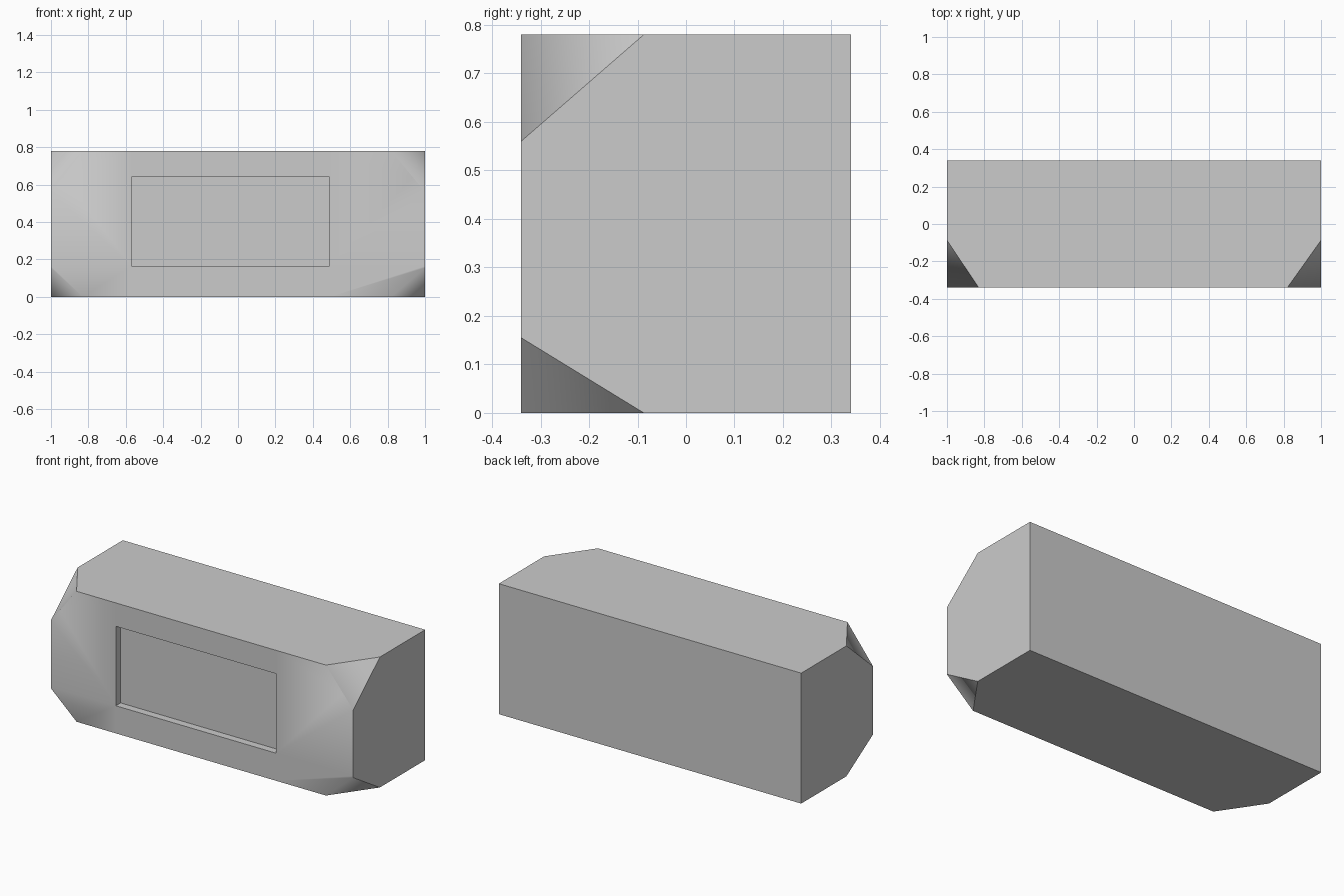
import bpy, bmesh
from mathutils import Vector

if "Cube" in bpy.data.objects:
    bpy.data.objects.remove(bpy.data.objects["Cube"])

Y, H = 0.34, 0.78                      # half depth, height
X0, X1, Z0, Z1 = -0.57, 0.49, 0.165, 0.64   # recess outline
DEPTH = 0.045

bm = bmesh.new()

# block with the four front corners cut off
for sx, cut_x in ((-1, 0.83), (1, 0.82)):
    for z, cut_z in ((0, 0.155), (H, 0.56)):
        for p in ((sx, Y, z), (sx, -0.087, z), (sx * cut_x, -Y, z), (sx, -Y, cut_z)):
            bm.verts.new(p)
bmesh.ops.convex_hull(bm, input=bm.verts[:])
bmesh.ops.dissolve_limit(bm, angle_limit=0.01, verts=bm.verts[:], edges=bm.edges[:])
bmesh.ops.recalc_face_normals(bm, faces=bm.faces[:])


def front_faces():
    bm.normal_update()
    return [f for f in bm.faces if f.normal.y < -0.99]


# divide the front along the recess outline
for co, no in (((X0, 0, 0), (1, 0, 0)), ((X1, 0, 0), (1, 0, 0)),
               ((0, 0, Z0), (0, 0, 1)), ((0, 0, Z1), (0, 0, 1))):
    faces = front_faces()
    geom = set(faces)
    for f in faces:
        geom.update(f.edges)
        geom.update(f.verts)
    bmesh.ops.bisect_plane(bm, geom=list(geom), dist=1e-5, plane_co=co, plane_no=no)

# sink the centre panel
mid = Vector(((X0 + X1) / 2, -Y, (Z0 + Z1) / 2))
panel = min(front_faces(), key=lambda f: (f.calc_center_median() - mid).length)
res = bmesh.ops.extrude_discrete_faces(bm, faces=[panel])
bmesh.ops.translate(bm, vec=(0, DEPTH, 0), verts=res["faces"][0].verts[:])
bmesh.ops.recalc_face_normals(bm, faces=bm.faces[:])
bm.normal_update()


# front and corner cuts blend smoothly, all other edges stay sharp
def blends(f):
    n = f.normal
    return n.y < -0.3


for f in bm.faces:
    f.smooth = True
for e in bm.edges:
    e.smooth = all(blends(f) for f in e.link_faces)

mesh = bpy.data.meshes.new("recessed_block")
bm.to_mesh(mesh)
bm.free()
bpy.context.collection.objects.link(bpy.data.objects.new("recessed_block", mesh))
